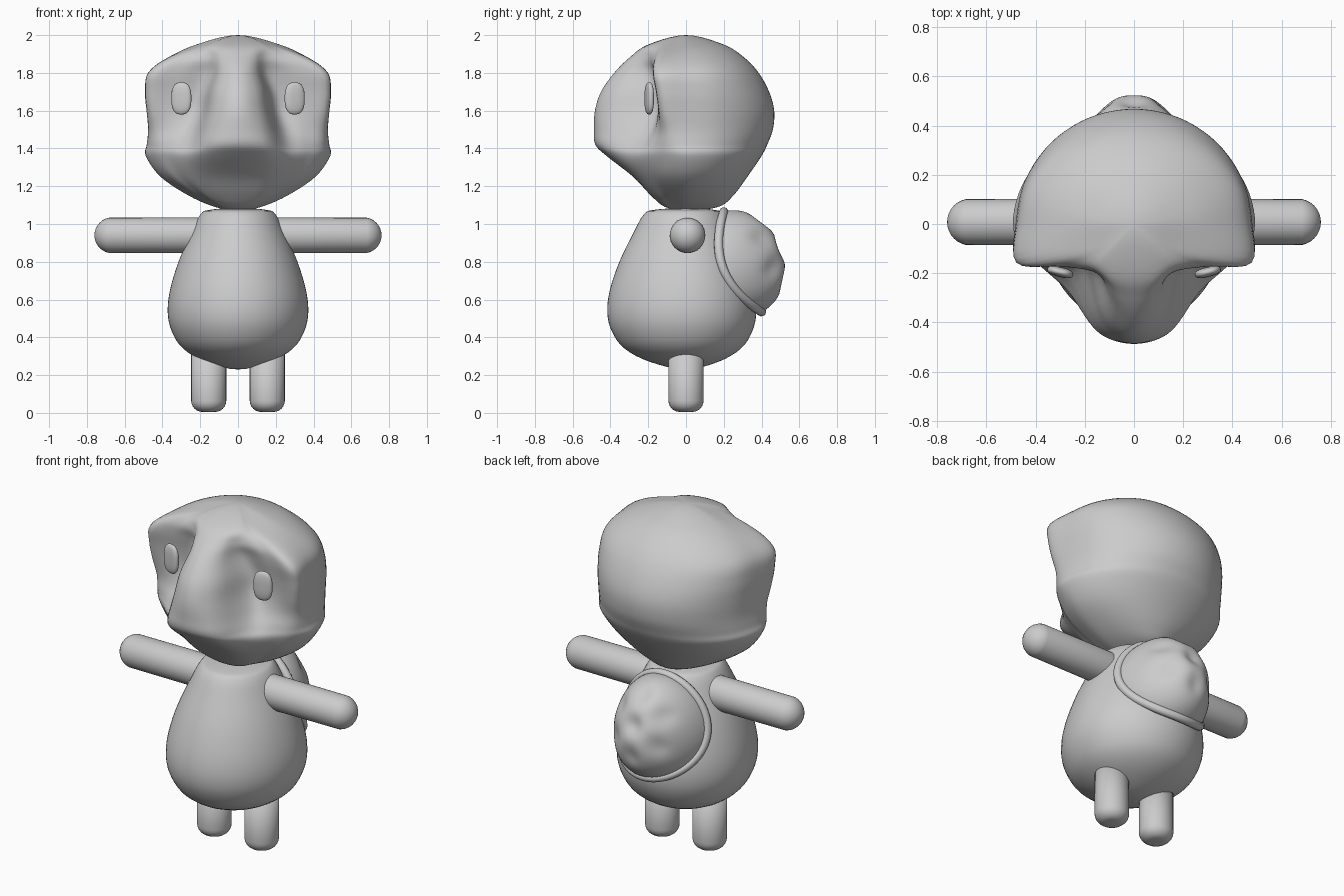
import bpy, bmesh
from math import sin, cos, pi, radians, exp
from mathutils import Vector, Matrix

if "Cube" in bpy.data.objects:
    bpy.data.objects.remove(bpy.data.objects["Cube"])

grey = bpy.data.materials.new("plain grey")
grey.use_nodes = True
colour = (0.6, 0.6, 0.6, 1)
grey.diffuse_color = colour
grey.node_tree.nodes["Principled BSDF"].inputs["Base Color"].default_value = colour


def finish(name, bm):
    """Turn a bmesh into a smooth, coloured object."""
    bmesh.ops.recalc_face_normals(bm, faces=bm.faces)
    for face in bm.faces:
        face.smooth = True
    mesh = bpy.data.meshes.new(name)
    bm.to_mesh(mesh)
    bm.free()
    mesh.materials.append(grey)
    obj = bpy.data.objects.new(name, mesh)
    bpy.context.collection.objects.link(obj)
    return obj


def spline(points, steps, closed=False):
    """Smooth curve through points; open ends are poles on the z axis."""
    if closed:
        pts = [points[-1]] + points + points[:2]
    else:
        flip = lambda p: Vector((-p.x, -p.y, p.z))
        pts = [flip(points[1])] + points + [flip(points[-2])]
    out = []
    for a, b, c, d in zip(pts, pts[1:], pts[2:], pts[3:]):
        for i in range(steps):
            t = i / steps
            out.append(b + (c - a) * (t / 2) + (a * 2 - b * 5 + c * 4 - d) * (t * t / 2)
                       + (b * 3 - a - c * 3 + d) * (t ** 3 / 2))
    return out if closed else out + [points[-1]]


def skin(name, rings):
    """Quads between equal closed rings; pole rings are merged."""
    bm = bmesh.new()
    grid = [[bm.verts.new(p) for p in ring] for ring in rings]
    n = len(grid[0])
    for low, high in zip(grid, grid[1:]):
        for i in range(n):
            j = (i + 1) % n
            bm.faces.new((low[i], low[j], high[j], high[i]))
    bmesh.ops.remove_doubles(bm, verts=bm.verts, dist=0.0005)
    return finish(name, bm)


def loft(name, rings, top, bottom, steps):
    n = len(rings[0])
    rings = [[Vector((0, 0, top))] * n] + rings + [[Vector((0, 0, bottom))] * n]
    columns = [spline(list(col), steps) for col in zip(*rings)]
    skin(name, [spline(list(ring), steps, True) for ring in zip(*columns)])


# Head rows: z, snout y, back y, half width, snout half width, eye y, corner x, corner y
head_rows = [
    (1.95, -.20, .20, .22, .09, -.16, .18, -.09),
    (1.88, -.30, .31, .37, .09, -.20, .36, -.14),
    (1.80, -.38, .385, .46, .10, -.18, .465, -.16),
    (1.70, -.45, .44, .48, .13, -.165, .48, -.145),
    (1.60, -.482, .467, .478, .15, -.165, .47, -.13),
    (1.50, -.487, .46, .475, .18, -.20, .455, -.11),
    (1.42, -.48, .43, .483, .20, -.25, .45, -.11),
    (1.36, -.42, .40, .488, .21, -.27, .44, -.11),
    (1.25, -.28, .325, .41, .18, -.21, .36, -.11),
    (1.15, -.185, .25, .26, .12, -.15, .22, -.08),
    (1.09, -.11, .17, .12, .05, -.09, .10, -.04),
]


def head_ring(z, front, back, wide, snout, eye, cx, cy):
    inner = min(snout + 0.06, cx * 0.75)
    half = [(0, front), (snout * 0.55, front + (eye - front) * 0.09),
            (min(snout, inner * 0.7), front + (eye - front) * 0.35), (inner, eye),
            ((inner + cx) / 2, (eye + cy) / 2), (cx, cy), (wide, 0)]
    half += [(wide * cos(a), back * sin(a)) for a in (pi / 8, pi / 4, pi * 3 / 8, pi / 2)]
    half[-1] = (0, back)
    ring = half + [(-x, y) for x, y in half[-2:0:-1]]
    return [Vector((x, y, z)) for x, y in ring]


loft("head", [head_ring(*row) for row in head_rows], 2.0, 1.07, 5)

# Pear-shaped body, fuller at the belly: height and radius
body_profile = [(1.075, .15), (1.05, .2), (.95, .25), (.8, .315), (.65, .36),
                (.53, .372), (.43, .35), (.34, .29), (.27, .17)]


def body_ring(z, r):
    angles = [2 * pi * i / 16 for i in range(16)]
    return [Vector((r * cos(a), r * sin(a) * (1.12 if sin(a) < 0 else 1.0), z)) for a in angles]


loft("body", [body_ring(z, r) for z, r in body_profile], 1.085, 0.23, 4)

for side, label in ((1, "left"), (-1, "right")):
    # Arm: a sphere stretched into a capsule
    bm = bmesh.new()
    bmesh.ops.create_uvsphere(bm, u_segments=32, v_segments=16, radius=0.095)
    for v in bm.verts:
        v.co.z += 0.665 if v.co.z > 0.001 else 0.1
    bm.transform(Matrix.Translation((0, 0.008, 0.94)) @ Matrix.Rotation(side * pi / 2, 4, 'Y'))
    finish(label + "_arm", bm)

    # Leg: a cylinder with a rounded foot
    bm = bmesh.new()
    bmesh.ops.create_cone(bm, cap_ends=True, segments=32, radius1=0.093, radius2=0.093, depth=0.36)
    sole = [e for e in bm.edges if all(v.co.z < 0 for v in e.verts)]
    bmesh.ops.bevel(bm, geom=sole, offset=0.06, segments=6, profile=0.5, affect='EDGES')
    bm.transform(Matrix.Translation((side * 0.155, 0, 0.185)))
    finish(label + "_leg", bm)

    # Eye: a flattened rounded oval
    bm = bmesh.new()
    bmesh.ops.create_uvsphere(bm, u_segments=32, v_segments=20, radius=1)
    for v in bm.verts:
        x, y, z = v.co
        grow = (abs(x) ** 2.6 + abs(y) ** 2.6 + abs(z) ** 2.6) ** (-1 / 2.6)
        v.co = Vector((x * 0.054, y * 0.02, z * 0.085)) * grow
    bm.transform(Matrix.Translation((side * 0.3, -0.195, 1.665))
                 @ Matrix.Rotation(side * radians(14), 4, 'Z'))
    finish(label + "_eye", bm)

# Backpack shell on a saddle-shaped rim
centre = Vector((0, 0.3, 0.8))
down = Vector((0, 0.1, -0.265))
out = Vector((0, 0.94, 0.35))


def rim_point(a, s=1.0):
    return centre + down * (s * cos(a)) + Vector((0.27 * s * sin(a), 0, 0)) - out * (0.11 * (s * sin(a)) ** 2)


dents = [(0, 0)] + [(0.62 * cos(i * pi / 3), 0.62 * sin(i * pi / 3)) for i in range(6)]
shell_rings = []
for k in range(25):
    s = sin(k / 24 * pi / 2)
    ring = []
    for i in range(72):
        a = 2 * pi * i / 72
        u, v = s * cos(a), s * sin(a)
        dip = sum(exp(-((u - du) ** 2 + (v - dv) ** 2) / 0.035) for du, dv in dents)
        lift = 0.215 * max(0, 1 - s ** 2.4) ** 0.6
        ring.append(rim_point(a, s) + out * (lift - 0.025 * dip * (1 - s ** 4)))
    shell_rings.append(ring)
skin("backpack_shell", shell_rings)

rim_rings = []
for i in range(97):
    a = 2 * pi * i / 96
    p = rim_point(a)
    along = (rim_point(a + 0.01) - rim_point(a - 0.01)).normalized()
    across = along.cross(out).normalized()
    normal = across.cross(along)
    rim_rings.append([p + (across * cos(b) + normal * sin(b)) * 0.024
                      for b in (2 * pi * j / 12 for j in range(12))])
skin("backpack_rim", rim_rings)
